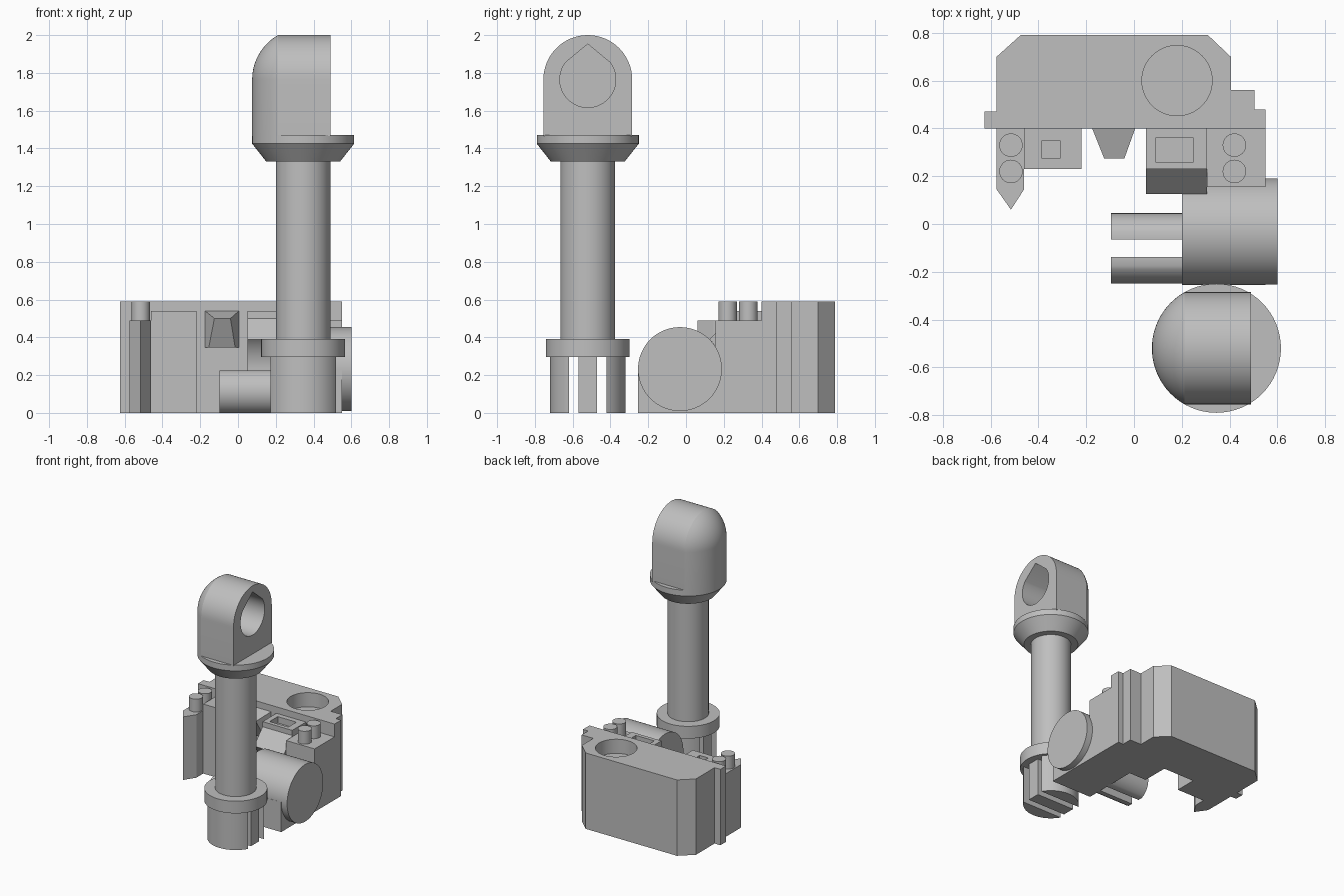
import bpy, bmesh
from math import sin, cos, pi, radians, sqrt, acos

if "Cube" in bpy.data.objects:
    bpy.data.objects.remove(bpy.data.objects["Cube"])

grey = bpy.data.materials.new("plain_grey")
grey.use_nodes = True
colour = (0.52, 0.52, 0.52, 1)
grey.diffuse_color = colour
grey.node_tree.nodes["Principled BSDF"].inputs["Base Color"].default_value = colour
parts = []


def finish(name, bm, helper=False):
    bmesh.ops.recalc_face_normals(bm, faces=bm.faces)
    mesh = bpy.data.meshes.new(name)
    bm.to_mesh(mesh)
    bm.free()
    mesh.materials.append(grey)
    ob = bpy.data.objects.new(name, mesh)
    bpy.context.collection.objects.link(ob)
    if not helper:
        parts.append(ob)
    return ob


def loft(name, rings, helper=False):
    """Skin a list of equal-length closed rings and cap both ends."""
    bm = bmesh.new()
    vs = [[bm.verts.new(p) for p in ring] for ring in rings]
    n = len(vs[0])
    for a, b in zip(vs, vs[1:]):
        for i in range(n):
            j = (i + 1) % n
            bm.faces.new((a[i], a[j], b[j], b[i]))
    bm.faces.new(vs[0])
    bm.faces.new(vs[-1])
    return finish(name, bm, helper)


def prism(name, pts, axis, lo, hi, helper=False):
    """Extrude an outline: (x, y) along z, or (y, z) along x."""
    place = (lambda p, t: (p[0], p[1], t)) if axis == "z" else (lambda p, t: (t, p[0], p[1]))
    return loft(name, [[place(p, t) for p in pts] for t in (lo, hi)], helper)


def arc(c, r, a0, a1, n=16):
    angles = [radians(a0 + (a1 - a0) * i / n) for i in range(n + 1)]
    return [(c[0] + r * cos(a), c[1] + r * sin(a)) for a in angles]


def circle(c, r, n=64):
    return arc(c, r, 0, 360, n)[:-1]


def rect(x0, x1, y0, y1):
    return [(x0, y0), (x1, y0), (x1, y1), (x0, y1)]


def cut(ob, cutter):
    mod = ob.modifiers.new("cut", "BOOLEAN")
    mod.operation, mod.object, mod.solver = "DIFFERENCE", cutter, "EXACT"
    bpy.context.view_layer.objects.active = ob
    bpy.ops.object.modifier_apply(modifier=mod.name)
    bpy.data.objects.remove(cutter)


# Main body with a round socket in its top
body = prism("body", [(-.625, .40), (-.625, .47), (-.575, .47), (-.575, .70),
                      (-.475, .79), (.31, .79), (.405, .70), (.405, .56),
                      (.505, .56), (.505, .48), (.55, .48), (.55, .40)], "z", 0, .59)
cut(body, prism("socket", circle((.18, .60), .147), "z", .48, .7, True))

# Pointed fin, side blocks and their studs
prism("pointed_fin", [(-.575, .40), (-.575, .145), (-.515, .06), (-.46, .145), (-.46, .40)], "z", 0, .49)
prism("stud_block", rect(.305, .55, .155, .40), "z", 0, .49)
for x in (-.515, .42):
    for y in (.22, .33):
        prism("stud", circle((x, y), .049, 32), "z", .45, .59)
block = prism("square_block", rect(-.46, -.22, .23, .40), "z", 0, .54)
cut(block, prism("pocket", rect(-.385, -.31, .275, .35), "z", .49, .6, True))

# Block with a sloped nose, hollowed to fit the drum
drum = (-.032, .232)
nose = prism("nose_block", [(.40, 0), (.19, 0)] + arc(drum, .222, 0, 45)
             + [(.23, .50), (.23, .54), (.40, .54)], "x", .05, .305)
cut(nose, prism("pocket", rect(.09, .25, .26, .36), "z", .49, .6, True))

# Tapered spout on the front wall
loft("spout", [[(-.175, .40, .345), (.005, .40, .345), (.005, .40, .54), (-.175, .40, .54)],
               [(-.155, .355, .345), (-.015, .355, .345), (-.04, .275, .50), (-.125, .275, .50)]])

# Drum lying on its cradle
prism("drum", circle(drum, .222), "x", .20, .60)
prism("cradle", rect(-.255, .19, 0, .232), "x", .20, .55)

# Pair of clip prongs
for s in (-1, 1):
    outline = [(.037, 0)] + arc((.0245, .1125), .1225, -66.7, 66.7) + [(.037, .225)]
    prism("clip_prong", [(-.102 + s * y, z) for y, z in outline], "x", -.097, .21)

# Post: split plug, collar, shaft and flange
cx, cy = .345, -.52
for a in (30, 210):
    prism("plug_pin", arc((cx, cy), .2, a, a + 120, 24), "z", 0, .30)
prism("middle_pin", rect(cx - .165, cx + .165, cy - .05, cy + .05), "z", 0, .30)
prism("collar", circle((cx, cy), .222), "z", .295, .39)
prism("shaft", circle((cx, cy), .145), "z", .38, 1.34)
loft("flange", [[(x, y, z) for x, y in circle((cx, cy), r)]
                for z, r in ((1.33, .195), (1.425, .27), (1.47, .27))])

# Arched head: round-nosed at the back, flat at the opening
head_z, dome, half = 1.765, .27, .235


def arch(x, w):
    pts = arc((cy, head_z), w, 0, 180, 32)
    return [(x, y, z) for y, z in [(cy + w, 1.465)] + pts + [(cy - w, 1.465)]]


end = acos(sqrt(dome ** 2 - half ** 2) / dome)
rings = []
for i in range(15):
    a = .01 + (end - .01) * i / 14
    rings.append(arch(cx - dome * cos(a), dome * sin(a)))
rings.append(arch(.49, half))
head = loft("head", rings)
teardrop = arc((cy, head_z), .148, 142, 398, 48) + [(cy, head_z + .188)]
cut(head, prism("opening", teardrop, "x", .25, .6, True))

# Smooth the curved surfaces, keep the edges crisp
bpy.ops.object.select_all(action="DESELECT")
for ob in parts:
    ob.select_set(True)
bpy.context.view_layer.objects.active = head
bpy.ops.object.shade_smooth_by_angle(angle=radians(30))
